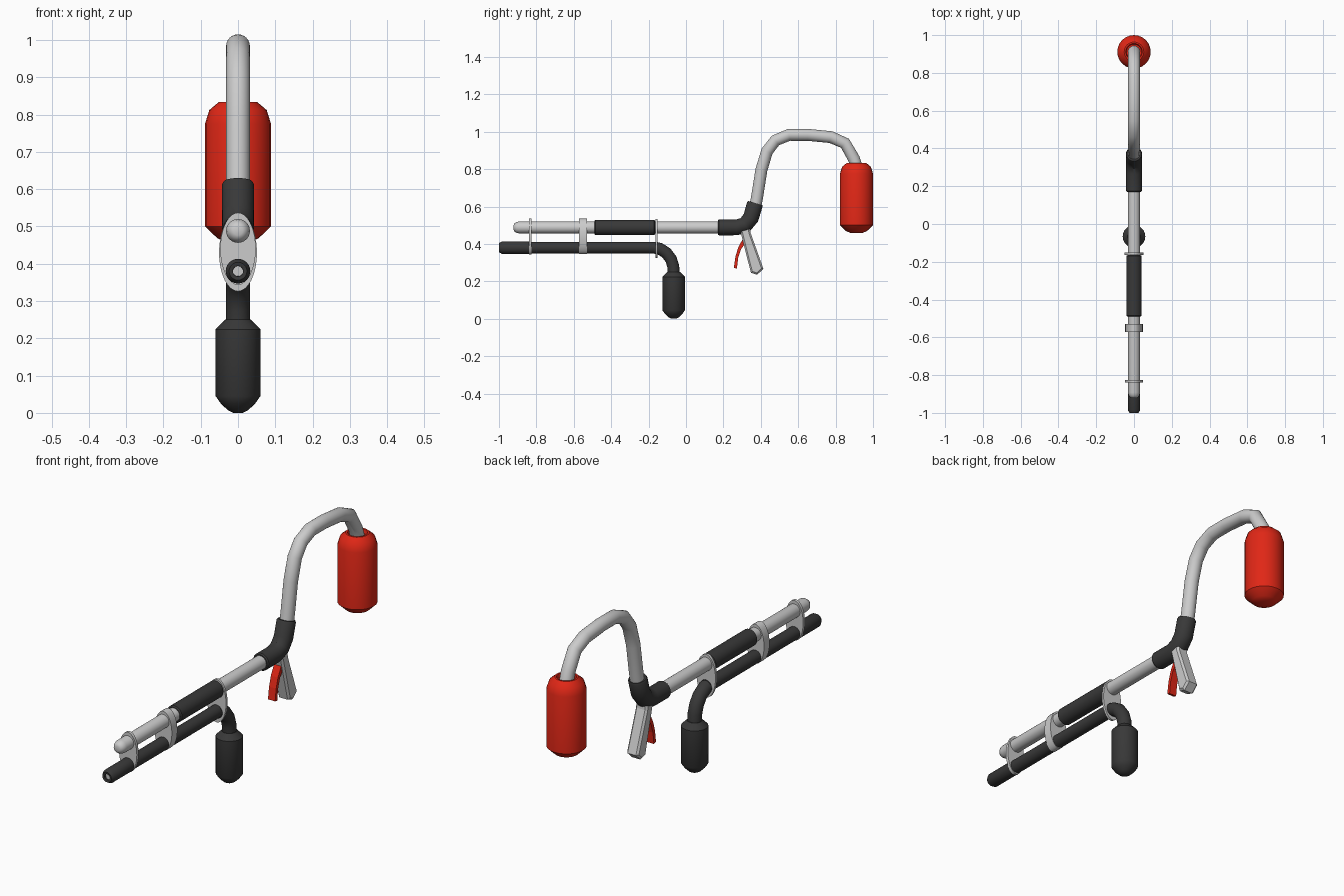
import bpy, bmesh, math
from mathutils import Vector

if "Cube" in bpy.data.objects:
    bpy.data.objects.remove(bpy.data.objects["Cube"])


def material(name, rgb):
    m = bpy.data.materials.new(name)
    m.diffuse_color = (*rgb, 1)
    m.use_nodes = True
    m.node_tree.nodes["Principled BSDF"].inputs["Base Color"].default_value = m.diffuse_color
    return m


WHITE = material("white_metal", (0.78, 0.78, 0.78))
DARK = material("dark_rubber", (0.04, 0.04, 0.04))
RED = material("red_paint", (0.75, 0.02, 0.008))


def finish(name, bm, mat, smooth=True):
    bmesh.ops.recalc_face_normals(bm, faces=bm.faces)
    me = bpy.data.meshes.new(name)
    bm.to_mesh(me)
    bm.free()
    ob = bpy.data.objects.new(name, me)
    bpy.context.collection.objects.link(ob)
    me.materials.append(mat)
    if smooth:
        bpy.ops.object.select_all(action='DESELECT')
        ob.select_set(True)
        bpy.context.view_layer.objects.active = ob
        bpy.ops.object.shade_smooth_by_angle(angle=math.radians(35))
    return ob


def tube(name, pts, mat, axis=None, squash=1.0, n=24):
    """Rings along (y, z, radius) points; a fixed axis gives a lathe."""
    bm = bmesh.new()
    rings = []
    for i, (y, z, r) in enumerate(pts):
        if axis:
            t = Vector(axis)
        else:
            dirs = [Vector((b[0] - a[0], b[1] - a[1])).normalized()
                    for a, b in zip(pts[max(i - 1, 0):], pts[max(i - 1, 0) + 1:i + 2])]
            t = sum(dirs, Vector((0, 0))).normalized()
        ring = []
        for k in range(n):
            a = 2 * math.pi * k / n
            c, s = r * squash * math.cos(a), r * math.sin(a)
            ring.append(bm.verts.new((c, y - t.y * s, z + t.x * s)))
        rings.append(ring)
    for a, b in zip(rings, rings[1:]):
        for k in range(n):
            bm.faces.new((a[k], a[(k + 1) % n], b[(k + 1) % n], b[k]))
    bm.faces.new(rings[0])
    bm.faces.new(rings[-1])
    return finish(name, bm, mat)


def slab(name, outline, half, mat, bevel=0):
    """Extrude a (y, z) outline to both sides of x = 0."""
    bm = bmesh.new()
    f = bm.faces.new([bm.verts.new((-half, y, z)) for y, z in outline])
    ext = bmesh.ops.extrude_face_region(bm, geom=[f])
    for v in ext["geom"]:
        if isinstance(v, bmesh.types.BMVert):
            v.co.x = half
    if bevel:
        edges = [e for e in bm.edges if abs(e.verts[0].co.x - e.verts[1].co.x) < 1e-6]
        bmesh.ops.bevel(bm, geom=edges, offset=bevel, segments=1, affect='EDGES')
    return finish(name, bm, mat, smooth=False)


ALONG, UP = (1, 0), (0, 1)
ZB, ZL = 0.488, 0.38

# upper barrel with rounded nozzle, and its sleeve
tube("upper_barrel", [(y, ZB, r) for y, r in
     [(-0.922, 0.012), (-0.918, 0.021), (-0.906, 0.029), (-0.892, 0.032), (0.22, 0.032)]],
     WHITE, ALONG)
tube("barrel_sleeve", [(y, ZB, r) for y, r in
     [(-0.49, 0.035), (-0.485, 0.041), (-0.17, 0.041), (-0.165, 0.035)]], DARK, ALONG)

# lower tube with open muzzle, bending down into the small tank
tube("lower_tube", [(y, ZL, r) for y, r in
     [(-0.975, 0.013), (-0.998, 0.014), (-1.0, 0.024), (-0.985, 0.033), (-0.835, 0.033),
      (-0.835, 0.031), (-0.15, 0.031)]], DARK, ALONG)
tube("muzzle_core", [(-0.99, ZL, 0.0135), (-0.96, ZL, 0.0135)], WHITE, ALONG)
tube("lower_tube_bend", [(-0.17, ZL, 0.032), (-0.14, 0.374, 0.032), (-0.105, 0.352, 0.032),
     (-0.08, 0.318, 0.032), (-0.068, 0.28, 0.032), (-0.066, 0.23, 0.032)], DARK)
tube("small_tank", [(-0.066, z, r) for z, r in
     [(0.0, 0.012), (0.008, 0.028), (0.025, 0.046), (0.045, 0.06), (0.224, 0.06),
      (0.25, 0.034)]], DARK, UP)

# oval brackets joining the two tubes
for name, y, half, r in [("front_bracket", -0.833, 0.007, 0.097),
                         ("middle_clamp", -0.55, 0.021, 0.095),
                         ("rear_bracket", -0.158, 0.006, 0.104)]:
    zc = 0.43 if name == "rear_bracket" else 0.44
    tube(name, [(y - half, zc, r), (y + half, zc, r)], WHITE, ALONG, squash=0.49, n=32)

# elbow, hose and large tank
tube("elbow", [(0.17, ZB, 0.037), (0.176, ZB, 0.042), (0.27, ZB, 0.042), (0.316, 0.502, 0.043),
     (0.347, 0.54, 0.043), (0.368, 0.612, 0.043), (0.37, 0.619, 0.039)], DARK)
tube("hose", [(0.366, 0.58, 0.032), (0.38, 0.65, 0.032), (0.403, 0.795, 0.032),
     (0.433, 0.895, 0.032), (0.478, 0.953, 0.032), (0.55, 0.983, 0.032), (0.652, 0.983, 0.032),
     (0.775, 0.971, 0.032), (0.85, 0.938, 0.032), (0.898, 0.855, 0.032), (0.912, 0.81, 0.032)],
     WHITE)
tube("large_tank", [(0.9115, z, r) for z, r in
     [(0.458, 0.03), (0.468, 0.055), (0.5, 0.0885), (0.775, 0.0885), (0.812, 0.077),
      (0.833, 0.052), (0.833, 0.044), (0.815, 0.04)]], RED, UP)

# pistol grip and curved trigger
slab("grip", [(0.275, 0.50), (0.34, 0.50), (0.345, 0.46), (0.414, 0.267), (0.38, 0.235),
     (0.347, 0.246), (0.293, 0.459)], 0.031, WHITE, bevel=0.009)
slab("trigger", [(0.305, 0.43), (0.278, 0.378), (0.264, 0.33), (0.256, 0.272), (0.272, 0.268),
     (0.279, 0.325), (0.294, 0.372), (0.322, 0.41)], 0.019, RED)
